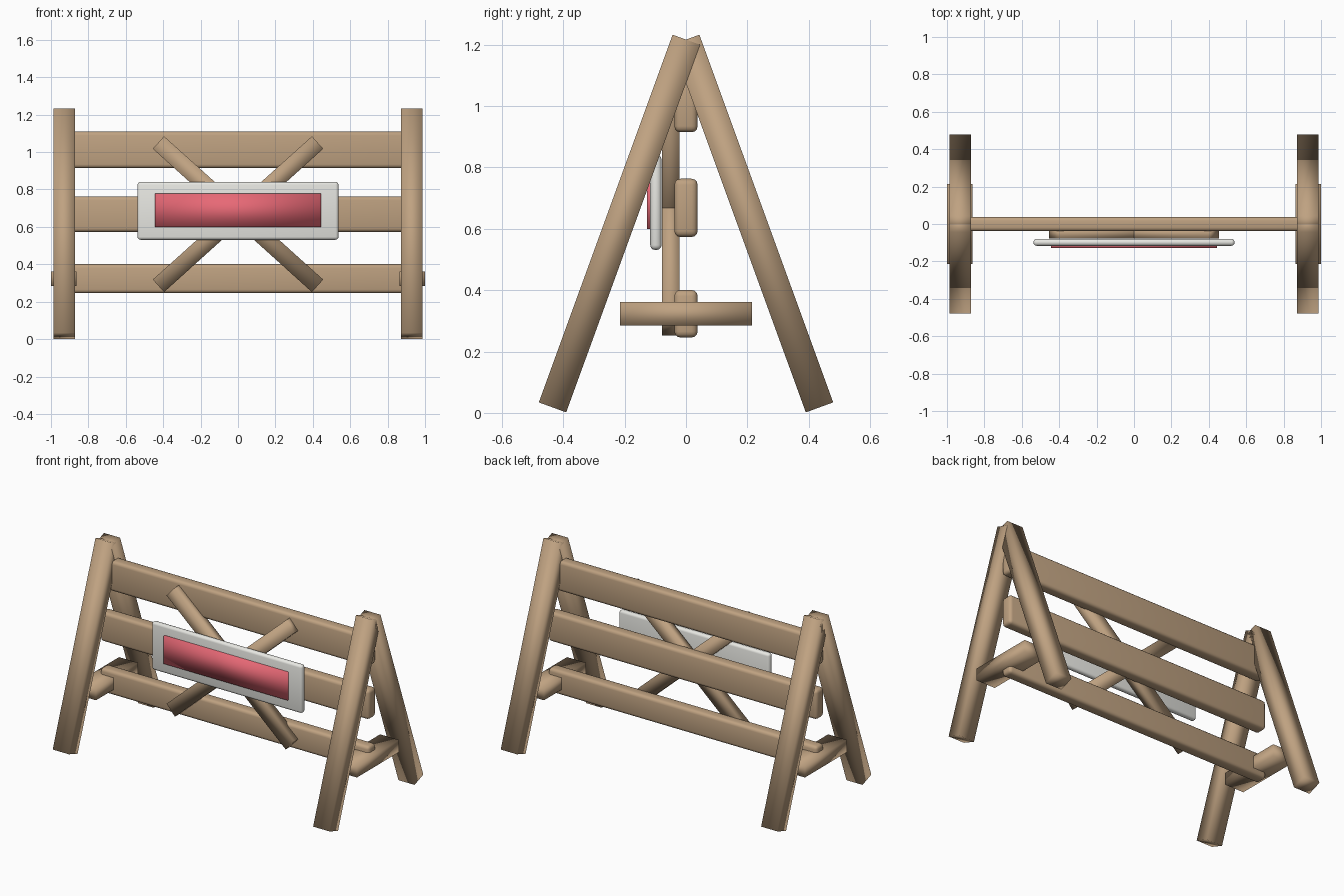
import bpy
from math import radians

if "Cube" in bpy.data.objects:
    bpy.data.objects.remove(bpy.data.objects["Cube"])


def material(name, color):
    m = bpy.data.materials.new(name)
    m.diffuse_color = (*color, 1)
    m.use_nodes = True
    m.node_tree.nodes["Principled BSDF"].inputs["Base Color"].default_value = m.diffuse_color
    return m


WOOD = material("wood", (0.52, 0.36, 0.22))
WHITE = material("off_white", (0.80, 0.80, 0.76))
RED = material("red", (0.80, 0.14, 0.18))


def box(name, loc, size, mat, rot=(0, 0, 0), bevel=0):
    bpy.ops.mesh.primitive_cube_add(size=1, location=loc)
    ob = bpy.context.object
    ob.name = name
    ob.scale = size
    bpy.ops.object.transform_apply(location=False, rotation=False, scale=True)
    ob.rotation_euler = [radians(a) for a in rot]
    ob.data.materials.append(mat)
    bpy.ops.object.shade_smooth()
    if bevel:
        mod = ob.modifiers.new("rounded_edges", "BEVEL")
        mod.width = bevel
        mod.segments = 3
    return ob


# A-frame at each end: two leaning legs and a cross tie
for sx, side in ((-1, "left"), (1, "right")):
    for sy, end in ((-1, "front"), (1, "back")):
        box(f"{end}_leg_{side}", (sx * 0.93, sy * 0.217, 0.617),
            (0.115, 0.095, 1.275), WOOD, rot=(sy * 20, 0, 0))
    box(f"cross_tie_{side}", (sx * 0.932, 0, 0.323), (0.136, 0.43, 0.078), WOOD)

# Three long rounded rails
for name, z, h in (("top_rail", 1.012, 0.195),
                   ("middle_rail", 0.668, 0.19),
                   ("bottom_rail", 0.323, 0.155)):
    box(name, (0, 0, z), (1.92, 0.076, h), WOOD, bevel=0.02)

# Crossed braces on the front of the rails
for s, name in ((1, "brace_falling"), (-1, "brace_rising")):
    box(name, (0, -0.05, 0.668), (1.145, 0.057, 0.09), WOOD, rot=(0, s * 42, 0))

# Sign board with red panel
box("sign_board", (0, -0.098, 0.686), (1.075, 0.037, 0.31), WHITE, bevel=0.016)
box("sign_panel", (0, -0.117, 0.689), (0.885, 0.02, 0.18), RED)
